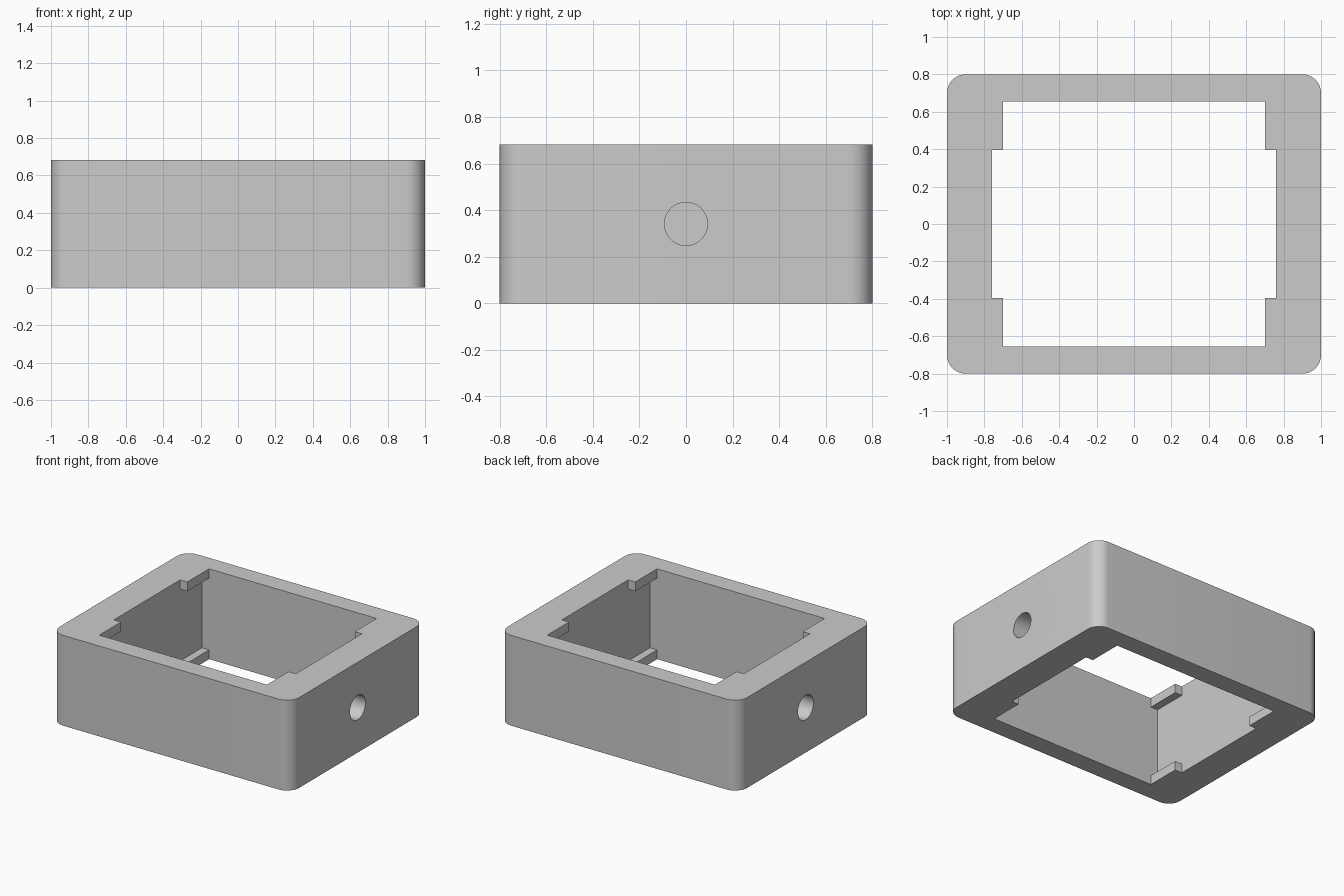
import bpy
import bmesh
import math
from mathutils import Matrix

if "Cube" in bpy.data.objects:
    bpy.data.objects.remove(bpy.data.objects["Cube"])

HEIGHT = 0.682
TAB = 0.07                      # thickness of the retaining tabs
MID = HEIGHT / 2

grey = bpy.data.materials.new("plain grey")
grey.use_nodes = True
colour = (0.6, 0.6, 0.6, 1)
grey.diffuse_color = colour
grey.node_tree.nodes["Principled BSDF"].inputs["Base Color"].default_value = colour


def make_object(name, bm):
    mesh = bpy.data.meshes.new(name)
    bm.to_mesh(mesh)
    bm.free()
    mesh.materials.append(grey)
    obj = bpy.data.objects.new(name, mesh)
    bpy.context.collection.objects.link(obj)
    return obj


def box(size, centre):
    bm = bmesh.new()
    bmesh.ops.create_cube(bm, size=1, matrix=Matrix.Translation(centre) @ Matrix.Diagonal((*size, 1)))
    return bm


def prism(points, z0, z1):
    bm = bmesh.new()
    face = bm.faces.new([bm.verts.new((x, y, z0)) for x, y in points])
    top = bmesh.ops.extrude_face_region(bm, geom=[face])["geom"]
    bmesh.ops.translate(bm, verts=[g for g in top if isinstance(g, bmesh.types.BMVert)], vec=(0, 0, z1 - z0))
    bmesh.ops.recalc_face_normals(bm, faces=bm.faces)
    return bm


def cut(target, cutter):
    cutter.hide_render = True
    mod = target.modifiers.new("cut", "BOOLEAN")
    mod.operation = "DIFFERENCE"
    mod.solver = "EXACT"
    mod.object = cutter
    bpy.context.view_layer.objects.active = target
    bpy.ops.object.modifier_apply(modifier=mod.name)
    bpy.data.objects.remove(cutter)


# Outer block with rounded vertical corners
bm = box((2, 1.6, HEIGHT), (0, 0, MID))
uprights = [e for e in bm.edges if abs(e.verts[0].co.z - e.verts[1].co.z) > 0.1]
bmesh.ops.bevel(bm, geom=uprights, offset=0.1, segments=12, profile=0.5, affect="EDGES")
frame = make_object("frame", bm)

# Opening through top and bottom, narrowed at the corners by the tabs
quarter = [(0.76, 0.395), (0.70, 0.395), (0.70, 0.655)]
outline = (quarter + [(-x, y) for x, y in reversed(quarter)]
           + [(-x, -y) for x, y in quarter] + [(x, -y) for x, y in reversed(quarter)])
cut(frame, make_object("opening_cutter", prism(outline, -0.2, HEIGHT + 0.2)))

# Wider cavity between the upper and lower tabs
cut(frame, make_object("cavity_cutter", box((1.52, 1.31, HEIGHT - 2 * TAB), (0, 0, MID))))

# Blind round hole in each end
for side in (-1, 1):
    bm = bmesh.new()
    place = Matrix.Translation((side, 0, MID)) @ Matrix.Rotation(math.pi / 2, 4, "Y")
    bmesh.ops.create_cone(bm, cap_ends=True, segments=48, radius1=0.0925, radius2=0.0925,
                          depth=0.32, matrix=place)
    cut(frame, make_object("hole_cutter", bm))

# Smooth corners and holes, crisp edges elsewhere
bpy.ops.object.select_all(action="DESELECT")
frame.select_set(True)
bpy.context.view_layer.objects.active = frame
bpy.ops.object.shade_smooth_by_angle(angle=math.radians(30))
